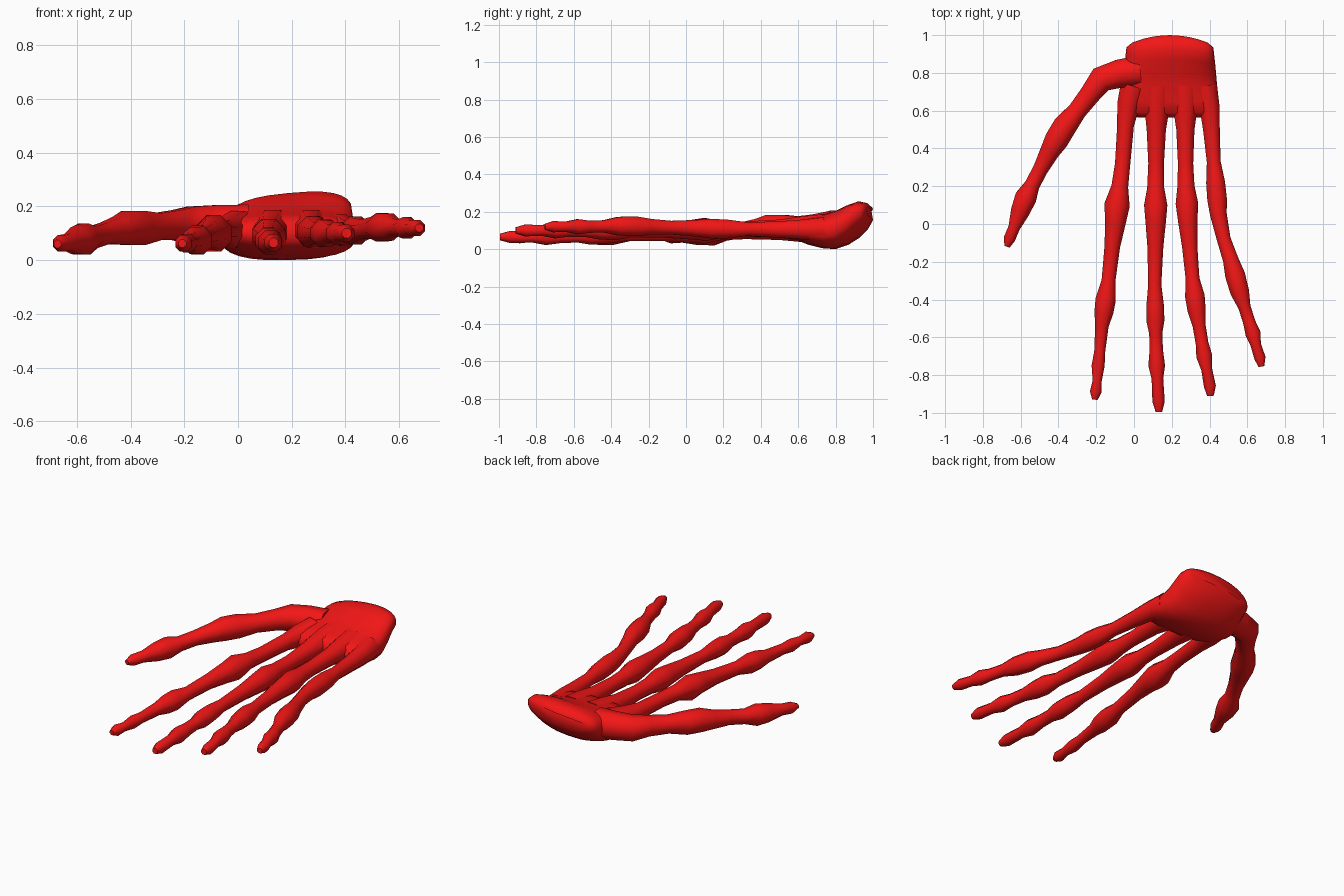
import bpy, bmesh, math
from mathutils import Vector

red = bpy.data.materials.new("red")
red.diffuse_color = (0.9, 0.008, 0.008, 1)


def skin(name, rings, angle):
    """Bridge a list of closed rings into a capped solid."""
    bm = bmesh.new()
    loops = [[bm.verts.new(p) for p in r] for r in rings]
    n = len(loops[0])
    for a, b in zip(loops, loops[1:]):
        for i in range(n):
            j = (i + 1) % n
            bm.faces.new((a[i], a[j], b[j], b[i]))
    bm.faces.new(loops[0][::-1])
    bm.faces.new(loops[-1])
    bmesh.ops.recalc_face_normals(bm, faces=bm.faces)
    me = bpy.data.meshes.new(name)
    bm.to_mesh(me)
    bm.free()
    me.materials.append(red)
    ob = bpy.data.objects.new(name, me)
    bpy.context.collection.objects.link(ob)
    bpy.ops.object.select_all(action='DESELECT')
    ob.select_set(True)
    bpy.context.view_layer.objects.active = ob
    bpy.ops.object.shade_smooth_by_angle(angle=math.radians(angle))
    return ob


def bone_chain(name, path, sides=8):
    """Tube through (x, y, z, radius) points with swollen joints."""
    pts = [Vector(p[:3]) for p in path]
    rings = []
    for i, p in enumerate(pts):
        t = (pts[min(i + 1, len(pts) - 1)] - pts[max(i - 1, 0)]).normalized()
        side = t.cross(Vector((0, 0, 1))).normalized()
        up = side.cross(t)
        r = path[i][3] * 1.04
        rings.append([p + r * (side * math.cos(a) + up * math.sin(a))
                      for a in (math.tau * (k + 0.5) / sides for k in range(sides))])
    return skin(name, rings, 50)


# Palm and wrist: rounded sections (y, x min, x max, z min, z max, wrist amount)
sections = [
    (0.565, 0.02, 0.41, 0.075, 0.125, 0), (0.59, -0.03, 0.43, 0.05, 0.155, 0),
    (0.65, -0.06, 0.445, 0.025, 0.17, 0), (0.73, -0.075, 0.44, 0.005, 0.185, 0),
    (0.80, -0.07, 0.435, 0.0, 0.205, 0.2), (0.87, -0.05, 0.43, 0.025, 0.235, 0.6),
    (0.93, -0.045, 0.425, 0.065, 0.25, 1), (0.975, -0.04, 0.42, 0.11, 0.24, 1),
    (1.0, -0.01, 0.39, 0.155, 0.215, 1)]
rings = []
for y, x0, x1, z0, z1, w in sections:
    ring = []
    for k in range(28):
        a = math.tau * k / 28
        u = math.copysign(abs(math.cos(a)) ** 0.75, math.cos(a))
        v = math.copysign(abs(math.sin(a)) ** 0.75, math.sin(a))
        ring.append(Vector(((x0 + x1) / 2 + u * (x1 - x0) / 2,
                            y - 0.04 * w * u * u,
                            (z0 + z1) / 2 + v * (z1 - z0) / 2 + 0.022 * w * u)))
    rings.append(ring)
skin("palm", rings, 60)

# Thumb
bone_chain("thumb", [
    (0.03, 0.81, 0.125, 0.085), (-0.08, 0.795, 0.13, 0.078), (-0.175, 0.765, 0.13, 0.072),
    (-0.23, 0.69, 0.13, 0.058), (-0.30, 0.60, 0.125, 0.052), (-0.365, 0.52, 0.12, 0.066),
    (-0.41, 0.445, 0.12, 0.066), (-0.445, 0.385, 0.11, 0.054), (-0.495, 0.29, 0.10, 0.042),
    (-0.54, 0.205, 0.085, 0.042), (-0.573, 0.14, 0.078, 0.06), (-0.603, 0.065, 0.072, 0.052),
    (-0.635, -0.02, 0.066, 0.032), (-0.66, -0.08, 0.062, 0.032), (-0.672, -0.12, 0.06, 0.015)])

# Four fingers: centre line (x, y, z) plus radius at each joint and shaft
bone_chain("index_finger", [
    (0.0, 0.73, 0.11, 0.075), (-0.03, 0.63, 0.108, 0.062), (-0.045, 0.52, 0.106, 0.046),
    (-0.06, 0.32, 0.105, 0.042), (-0.075, 0.20, 0.105, 0.046), (-0.09, 0.10, 0.10, 0.07),
    (-0.098, 0.01, 0.098, 0.057), (-0.115, -0.12, 0.092, 0.043), (-0.135, -0.30, 0.08, 0.038),
    (-0.15, -0.40, 0.075, 0.056), (-0.16, -0.47, 0.073, 0.052), (-0.17, -0.54, 0.07, 0.037),
    (-0.182, -0.68, 0.065, 0.03), (-0.19, -0.75, 0.063, 0.036), (-0.195, -0.83, 0.062, 0.025),
    (-0.203, -0.89, 0.062, 0.032), (-0.207, -0.93, 0.062, 0.015)])
bone_chain("middle_finger", [
    (0.13, 0.73, 0.11, 0.08), (0.122, 0.62, 0.105, 0.07), (0.118, 0.50, 0.10, 0.053),
    (0.117, 0.32, 0.095, 0.043), (0.115, 0.19, 0.094, 0.047), (0.115, 0.10, 0.092, 0.064),
    (0.115, 0.02, 0.09, 0.057), (0.113, -0.12, 0.085, 0.044), (0.11, -0.32, 0.078, 0.036),
    (0.112, -0.43, 0.075, 0.048), (0.113, -0.51, 0.072, 0.05), (0.115, -0.58, 0.07, 0.036),
    (0.118, -0.67, 0.068, 0.037), (0.12, -0.75, 0.066, 0.046), (0.124, -0.82, 0.066, 0.032),
    (0.13, -0.94, 0.065, 0.034), (0.132, -0.995, 0.065, 0.018)])
bone_chain("ring_finger", [
    (0.27, 0.73, 0.11, 0.08), (0.272, 0.62, 0.11, 0.068), (0.272, 0.50, 0.11, 0.05),
    (0.273, 0.32, 0.108, 0.042), (0.275, 0.20, 0.106, 0.047), (0.28, 0.11, 0.105, 0.062),
    (0.285, 0.01, 0.104, 0.053), (0.295, -0.12, 0.102, 0.042), (0.31, -0.29, 0.10, 0.038),
    (0.322, -0.38, 0.10, 0.054), (0.332, -0.46, 0.10, 0.05), (0.345, -0.54, 0.10, 0.036),
    (0.36, -0.63, 0.10, 0.035), (0.372, -0.70, 0.10, 0.044), (0.385, -0.77, 0.10, 0.03),
    (0.402, -0.86, 0.10, 0.033), (0.405, -0.91, 0.10, 0.018)])
bone_chain("little_finger", [
    (0.375, 0.73, 0.105, 0.068), (0.40, 0.62, 0.105, 0.055), (0.41, 0.50, 0.105, 0.046),
    (0.422, 0.33, 0.107, 0.038), (0.432, 0.22, 0.108, 0.052), (0.44, 0.13, 0.11, 0.054),
    (0.447, 0.05, 0.112, 0.046), (0.475, -0.08, 0.115, 0.038), (0.512, -0.19, 0.12, 0.043),
    (0.535, -0.27, 0.122, 0.055), (0.56, -0.36, 0.123, 0.052), (0.585, -0.44, 0.122, 0.034),
    (0.61, -0.52, 0.12, 0.034), (0.63, -0.58, 0.12, 0.042), (0.645, -0.64, 0.12, 0.029),
    (0.667, -0.71, 0.12, 0.031), (0.675, -0.755, 0.12, 0.016)])
